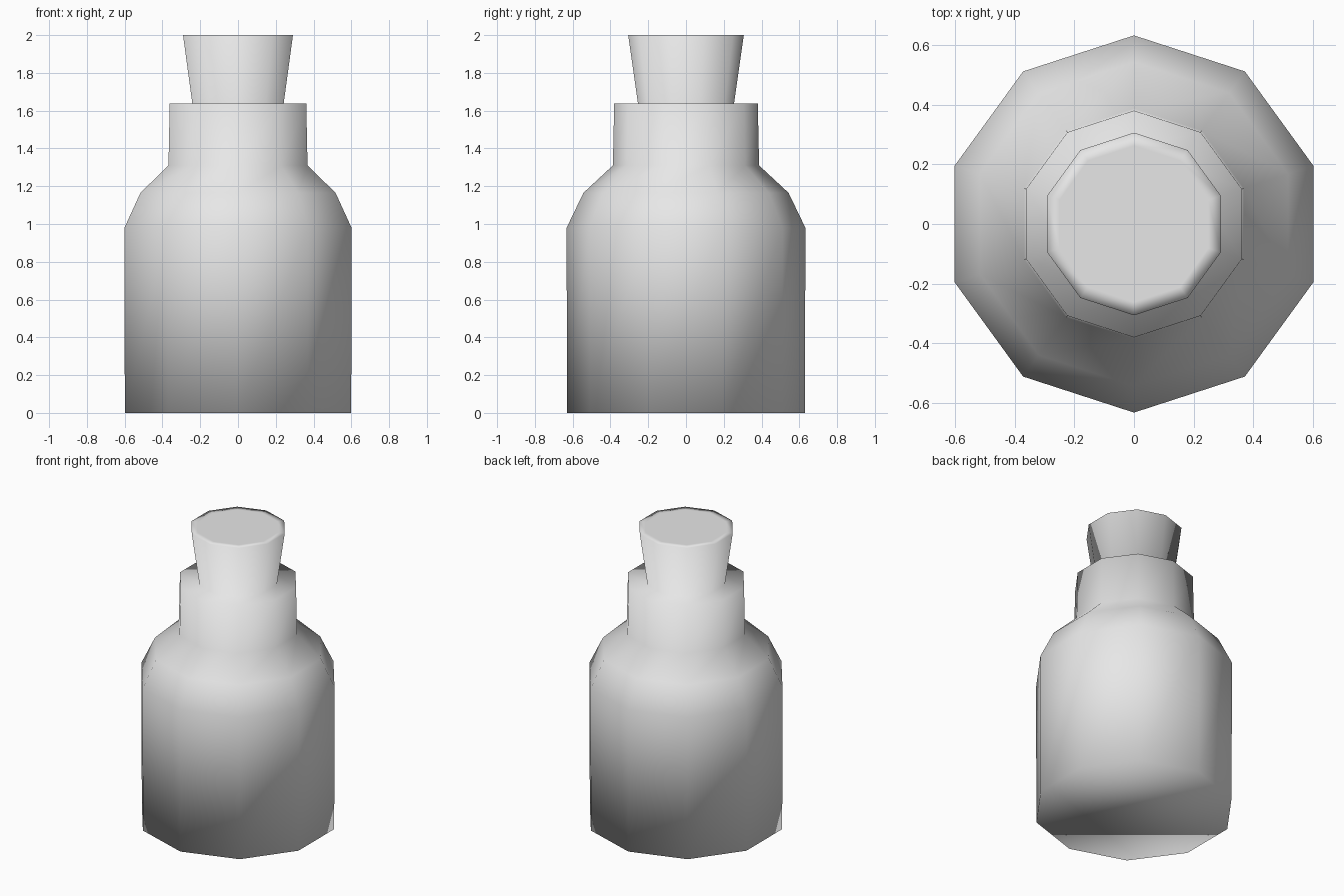
import bpy
import bmesh
from math import cos, sin, pi

cube = bpy.data.objects.get("Cube")
if cube:
    bpy.data.objects.remove(cube, do_unlink=True)

SIDES = 10

# Radius and height of each ring, from the base up to the stopper
PROFILE = [
    (0.63, 0.0),     # base
    (0.632, 0.98),   # top of the body
    (0.543, 1.165),  # shoulder
    (0.387, 1.31),   # foot of the neck
    (0.38, 1.637),   # rim of the neck
    (0.254, 1.637),  # foot of the stopper
    (0.306, 2.0),    # top edge of the stopper
    (0.262, 2.0),    # flat top of the stopper
]


def grey_material():
    mat = bpy.data.materials.new("plain_grey")
    mat.use_nodes = True
    colour = (0.8, 0.8, 0.8, 1.0)
    mat.diffuse_color = colour
    bsdf = next(n for n in mat.node_tree.nodes if n.type == "BSDF_PRINCIPLED")
    bsdf.inputs["Base Color"].default_value = colour
    return mat


def lathe(name, profile, mat):
    """Closed solid of stacked polygon rings, shaded smooth throughout."""
    bm = bmesh.new()
    angles = [pi / 2 + 2 * pi * i / SIDES for i in range(SIDES)]
    rings = [[bm.verts.new((r * cos(a), r * sin(a), z)) for a in angles]
             for r, z in profile]
    for low, high in zip(rings, rings[1:]):
        for i in range(SIDES):
            j = (i + 1) % SIDES
            bm.faces.new((low[i], low[j], high[j], high[i]))
    bm.faces.new(reversed(rings[0]))
    bm.faces.new(rings[-1])
    bmesh.ops.recalc_face_normals(bm, faces=bm.faces)
    for face in bm.faces:
        face.smooth = True
    mesh = bpy.data.meshes.new(name)
    bm.to_mesh(mesh)
    bm.free()
    mesh.materials.append(mat)
    obj = bpy.data.objects.new(name, mesh)
    bpy.context.collection.objects.link(obj)
    return obj


# Bottle and stopper in one continuous skin
lathe("stoppered_bottle", PROFILE, grey_material())
